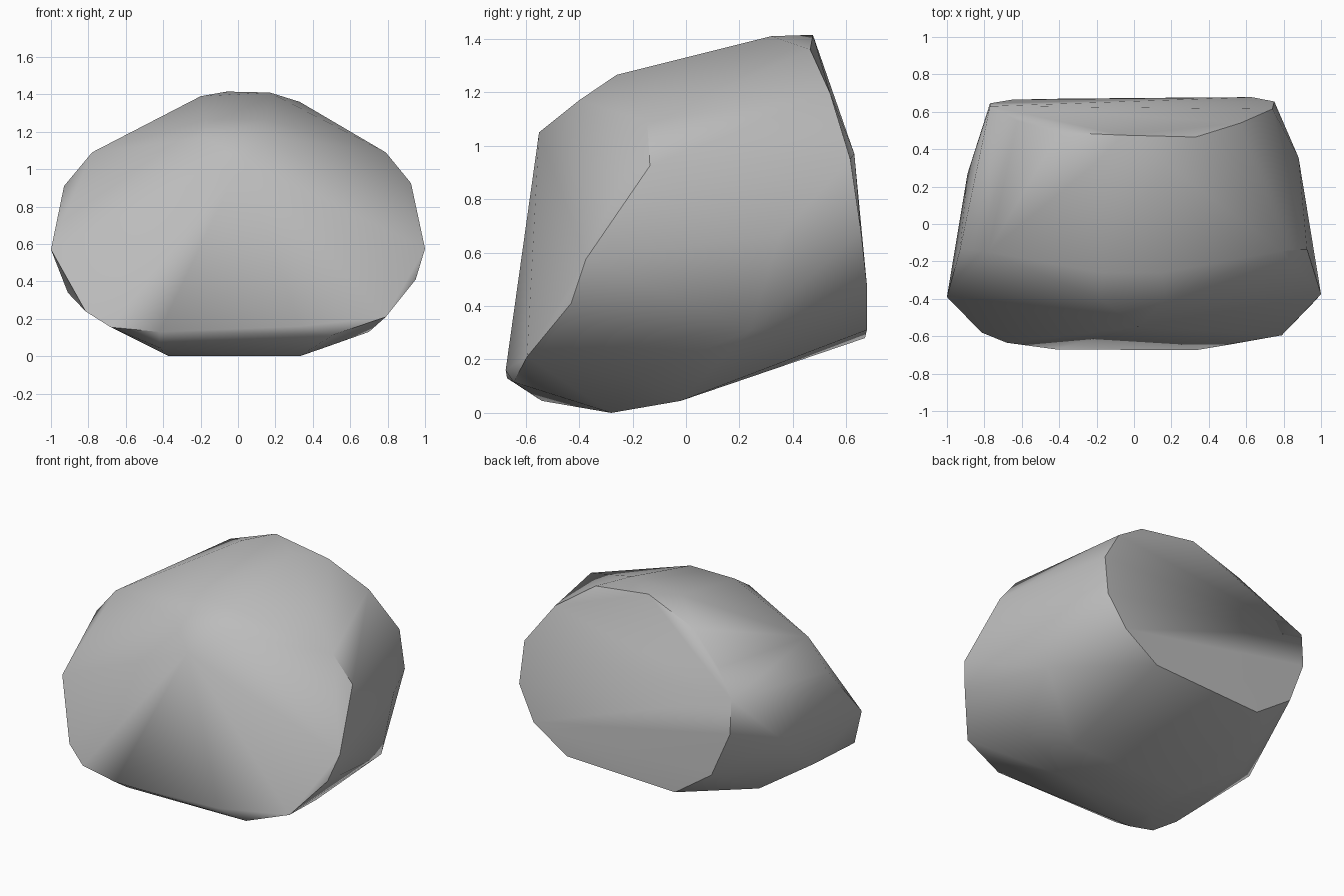
import bpy
import bmesh
import math

# Remove the default object only
default_cube = bpy.data.objects.get("Cube")
if default_cube:
    bpy.data.objects.remove(default_cube, do_unlink=True)


def make_material(name, colour):
    material = bpy.data.materials.new(name)
    material.use_nodes = True
    material.diffuse_color = colour
    shader = material.node_tree.nodes["Principled BSDF"]
    shader.inputs["Base Color"].default_value = colour
    shader.inputs["Roughness"].default_value = 0.9
    return material


def convex_stone(name, corner_groups, material):
    """Wrap a tight convex skin around the corners and shade it."""
    bm = bmesh.new()
    for group in corner_groups:
        for corner in group:
            bm.verts.new(corner)
    hull = bmesh.ops.convex_hull(bm, input=bm.verts[:], use_existing_faces=False)
    unused = set(hull["geom_interior"]) | set(hull["geom_unused"])
    loose = [v for v in unused if isinstance(v, bmesh.types.BMVert) and v.is_valid]
    bmesh.ops.delete(bm, geom=loose, context="VERTS")
    bmesh.ops.recalc_face_normals(bm, faces=bm.faces[:])
    mesh = bpy.data.meshes.new(name)
    bm.to_mesh(mesh)
    bm.free()
    mesh.materials.append(material)
    stone = bpy.data.objects.new(name, mesh)
    bpy.context.scene.collection.objects.link(stone)
    bpy.ops.object.select_all(action="DESELECT")
    stone.select_set(True)
    bpy.context.view_layer.objects.active = stone
    bpy.ops.object.shade_smooth_by_angle(angle=math.radians(40))
    return stone


# Rim of the broad front face, clockwise from the blunt brow point
front_rim = [
    (.02, -.55, 1.05), (.17, -.4, 1.17), (.79, -.145, 1.09),
    (.925, -.135, .925), (1, -.375, .575), (.95, -.43, .41),
    (.79, -.595, .21), (.51, -.645, .115), (.33, -.675, .16),
    (-.42, -.67, .13), (-.68, -.635, .155), (-.815, -.58, .24),
    (-1, -.39, .57), (-.93, -.135, .91), (-.78, -.15, 1.09),
    (-.18, -.4, 1.17),
]

# Rim of the steep, nearly flat back face
back_rim = [
    (.33, .465, 1.36), (.57, .54, 1.195), (.74, .615, .95),
    (.75, .655, .68), (.63, .678, .47), (.39, .677, .31),
    (-.39, .67, .28), (-.65, .665, .46), (-.77, .645, .75),
    (-.77, .63, .97), (-.62, .55, 1.11), (-.4, .49, 1.285),
    (-.06, .475, 1.415),
]

# Crown, flanks and underside between the two rims
crown = [(.15, -.26, 1.265), (-.17, -.26, 1.265), (.17, .32, 1.41), (-.2, .33, 1.39)]
flanks = [(.88, .355, .67), (.87, .24, .31), (-.89, .27, .6), (-.91, -.02, .34)]
underside = [
    (.33, -.28, 0), (-.37, -.28, 0), (-.42, -.54, .045), (.46, -.02, .045),
    (.7, -.19, .13), (-.4, -.02, .045), (-.67, .2, .2),
]

grey_stone = make_material("grey_stone", (.5, .5, .5, 1))
convex_stone("boulder", [front_rim, back_rim, crown, flanks, underside], grey_stone)
